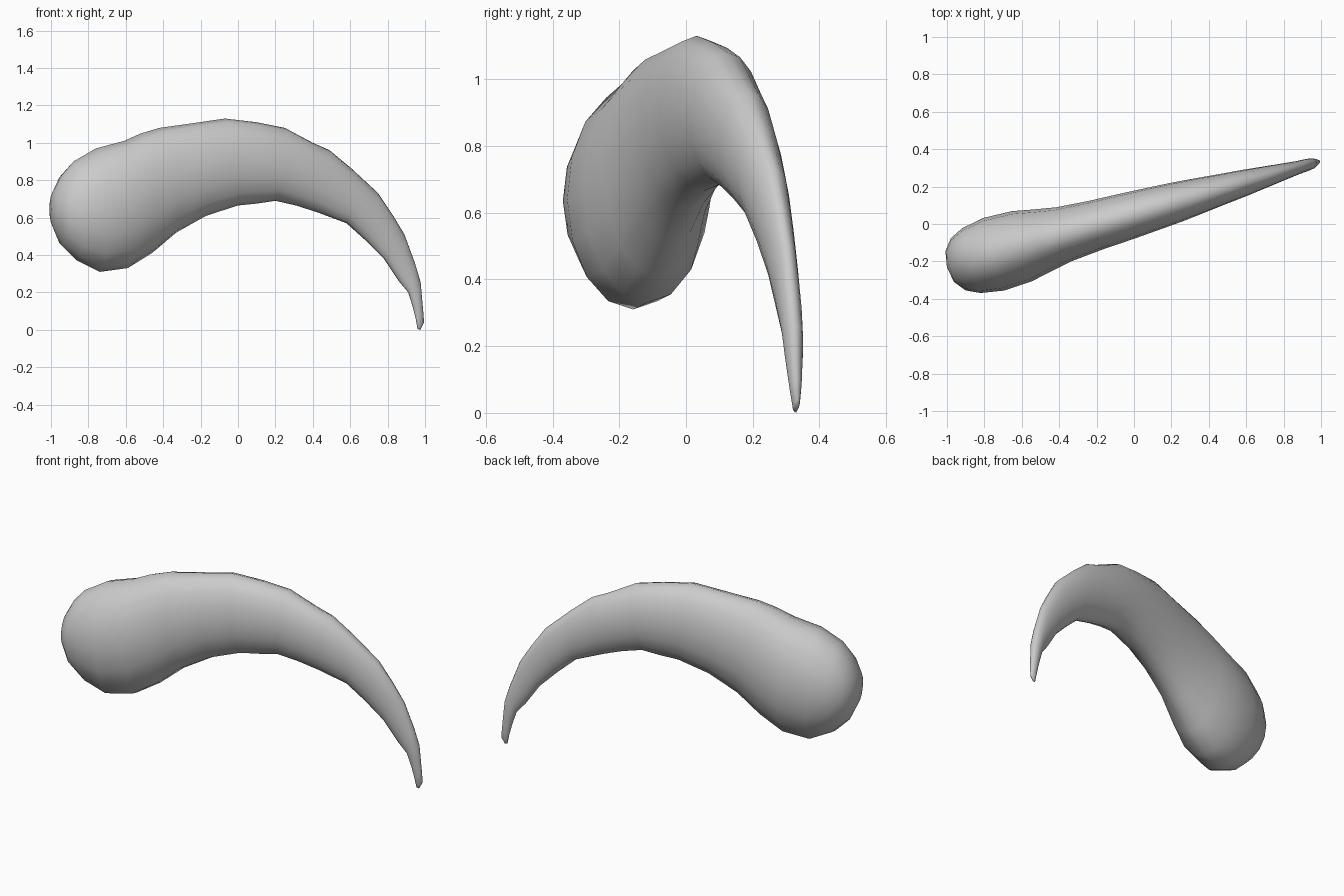
import bpy, bmesh, math
from mathutils import Vector

SIDES = 16
SLOPE = 0.285                                # the curved body lies in a turned vertical plane
SIDEWAYS = Vector((-SLOPE, 1, 0)).normalized()

# Cross-sections: outer edge x, z, inner edge x, z, half thickness
sections = [
    (-0.985, 0.74, -0.985, 0.55, 0.085),
    (-0.94, 0.83, -0.94, 0.45, 0.145),
    (-0.88, 0.90, -0.86, 0.37, 0.18),
    (-0.76, 0.97, -0.74, 0.31, 0.202),
    (-0.61, 1.01, -0.59, 0.33, 0.195),
    (-0.52, 1.05, -0.46, 0.41, 0.172),
    (-0.42, 1.08, -0.33, 0.52, 0.150),
    (-0.24, 1.105, -0.17, 0.61, 0.135),
    (-0.07, 1.13, 0.0, 0.665, 0.126),
    (0.10, 1.11, 0.10, 0.675, 0.117),
    (0.25, 1.08, 0.20, 0.69, 0.108),
    (0.40, 1.00, 0.31, 0.665, 0.095),
    (0.49, 0.96, 0.42, 0.63, 0.084),
    (0.61, 0.86, 0.58, 0.57, 0.070),
    (0.75, 0.73, 0.68, 0.48, 0.055),
    (0.83, 0.61, 0.78, 0.38, 0.044),
    (0.89, 0.51, 0.86, 0.26, 0.036),
    (0.945, 0.36, 0.91, 0.20, 0.032),
    (0.975, 0.26, 0.935, 0.12, 0.028),
    (0.99, 0.10, 0.95, 0.06, 0.018),
    (0.995, 0.04, 0.96, 0.005, 0.010),
]


def on_plane(x, z):
    return Vector((x, 0.052 + SLOPE * x, z))


# Curved tapering body: elliptical rings skinned end to end
bm = bmesh.new()
rings = []
for xo, zo, xi, zi, half in sections:
    outer, inner = on_plane(xo, zo), on_plane(xi, zi)
    mid, arm = (outer + inner) / 2, (outer - inner) / 2
    ring = []
    for k in range(SIDES):
        a = 2 * math.pi * k / SIDES
        ring.append(bm.verts.new(mid + arm * math.cos(a) + SIDEWAYS * half * math.sin(a)))
    rings.append(ring)

for r0, r1 in zip(rings, rings[1:]):
    for k in range(SIDES):
        n = (k + 1) % SIDES
        bm.faces.new((r0[k], r0[n], r1[n], r1[k]))

# Rounded head end and pointed tip
for ring, point in ((rings[0], (-1.0, 0.645)), (rings[-1], (0.975, 0.0))):
    pole = bm.verts.new(on_plane(*point))
    for k in range(SIDES):
        bm.faces.new((ring[k], ring[(k + 1) % SIDES], pole))

bmesh.ops.recalc_face_normals(bm, faces=bm.faces)
mesh = bpy.data.meshes.new("curved_body")
bm.to_mesh(mesh)
bm.free()
body = bpy.data.objects.new("curved_body", mesh)
bpy.context.collection.objects.link(body)
for p in mesh.polygons:
    p.use_smooth = True
